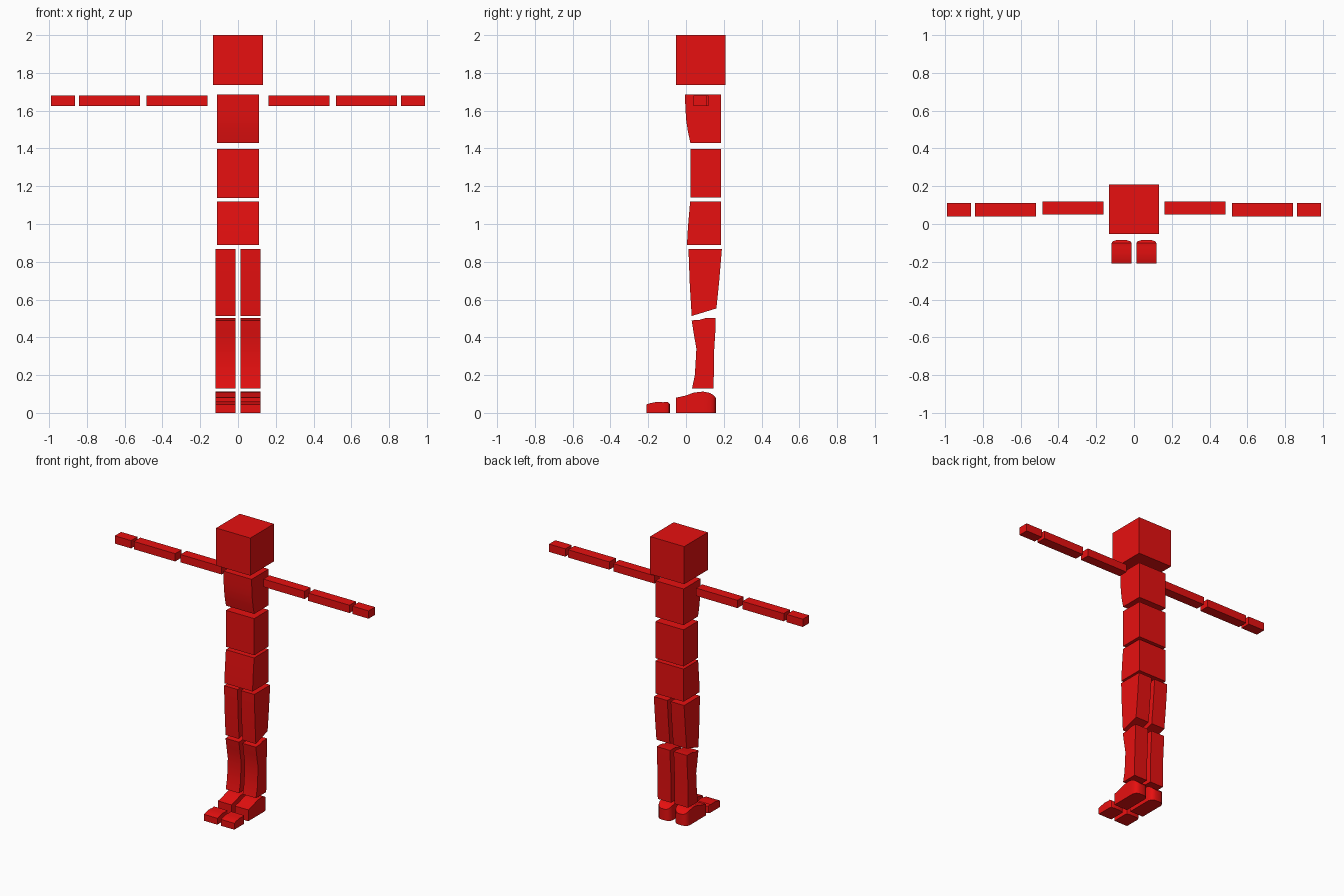
import bpy, bmesh, math

if "Cube" in bpy.data.objects:
    bpy.data.objects.remove(bpy.data.objects["Cube"])

red = bpy.data.materials.new("red")
red.diffuse_color = (0.8, 0.005, 0.005, 1)
red.use_nodes = True
red.node_tree.nodes["Principled BSDF"].inputs["Base Color"].default_value = red.diffuse_color


def finish(name, bm, mirrored=False):
    bmesh.ops.recalc_face_normals(bm, faces=bm.faces[:])
    mesh = bpy.data.meshes.new(name)
    bm.to_mesh(mesh)
    bm.free()
    mesh.materials.append(red)
    ob = bpy.data.objects.new(name, mesh)
    bpy.context.collection.objects.link(ob)
    if mirrored:
        ob.modifiers.new("mirror", 'MIRROR')
        ob.modifiers["mirror"].use_mirror_merge = False
    bpy.ops.object.select_all(action='DESELECT')
    ob.select_set(True)
    bpy.context.view_layer.objects.active = ob
    bpy.ops.object.shade_smooth_by_angle(angle=math.radians(35))
    return ob


def slab(name, x0, x1, profile, mirrored=False):
    """Side profile of (y, z) points extruded from x0 to x1."""
    bm = bmesh.new()
    face = bm.faces.new([bm.verts.new((x0, y, z)) for y, z in profile])
    ext = bmesh.ops.extrude_face_region(bm, geom=[face])
    for v in ext["geom"]:
        if isinstance(v, bmesh.types.BMVert):
            v.co.x = x1
    return finish(name, bm, mirrored)


def box(name, x0, x1, y0, y1, z0, z1, mirrored=False):
    return slab(name, x0, x1, [(y0, z0), (y1, z0), (y1, z1), (y0, z1)], mirrored)


def sole(name, cx, sections):
    """Flat-bottomed loft along y from (y, half width, top z) sections."""
    bm = bmesh.new()
    rings = [[bm.verts.new(p) for p in ((cx - w, y, 0), (cx + w, y, 0),
                                        (cx + w, y, z), (cx - w, y, z))]
             for y, w, z in sections]
    for a, b in zip(rings, rings[1:]):
        for i in range(4):
            j = (i + 1) % 4
            bm.faces.new((a[i], a[j], b[j], b[i]))
    bm.faces.new(rings[0])
    bm.faces.new(rings[-1])
    return finish(name, bm, True)


# Head and torso
box("head", -0.133, 0.133, -0.053, 0.21, 1.735, 2.0)
slab("chest", -0.11, 0.11, [(-0.006, 1.685), (0.184, 1.685), (0.184, 1.43),
                            (0.023, 1.43), (0.010, 1.49), (0.001, 1.55), (-0.003, 1.61)])
box("abdomen", -0.11, 0.11, 0.023, 0.184, 1.139, 1.397)
slab("pelvis", -0.11, 0.11, [(0.022, 1.12), (0.184, 1.12), (0.184, 0.89),
                             (0.005, 0.89), (0.010, 0.98)])

# Arms
box("upper_arms", 0.162, 0.484, 0.05, 0.118, 1.625, 1.68, True)
box("forearms", 0.519, 0.841, 0.041, 0.112, 1.625, 1.68, True)
box("hands", 0.863, 0.99, 0.041, 0.112, 1.625, 1.68, True)

# Legs
slab("thighs", 0.013, 0.118, [(0.013, 0.868), (0.19, 0.868), (0.176, 0.7),
                              (0.161, 0.553), (0.03, 0.513), (0.02, 0.68)], True)
slab("shins", 0.014, 0.118, [(0.03, 0.49), (0.07, 0.492), (0.108, 0.503), (0.157, 0.503),
                             (0.156, 0.44), (0.149, 0.33), (0.146, 0.13), (0.032, 0.13),
                             (0.047, 0.2), (0.055, 0.34), (0.041, 0.42)], True)

# Feet and toes, rounded in plan at the back
sole("feet", 0.066, [(-0.054, 0.052, 0.08), (0.0, 0.052, 0.092), (0.04, 0.052, 0.107),
                     (0.09, 0.052, 0.113), (0.125, 0.052, 0.106), (0.144, 0.046, 0.095),
                     (0.154, 0.035, 0.085), (0.159, 0.018, 0.078)])
sole("toes", 0.066, [(-0.21, 0.052, 0.045), (-0.19, 0.052, 0.051), (-0.15, 0.052, 0.059),
                     (-0.12, 0.052, 0.056), (-0.10, 0.052, 0.059), (-0.091, 0.046, 0.052),
                     (-0.086, 0.028, 0.046)])
